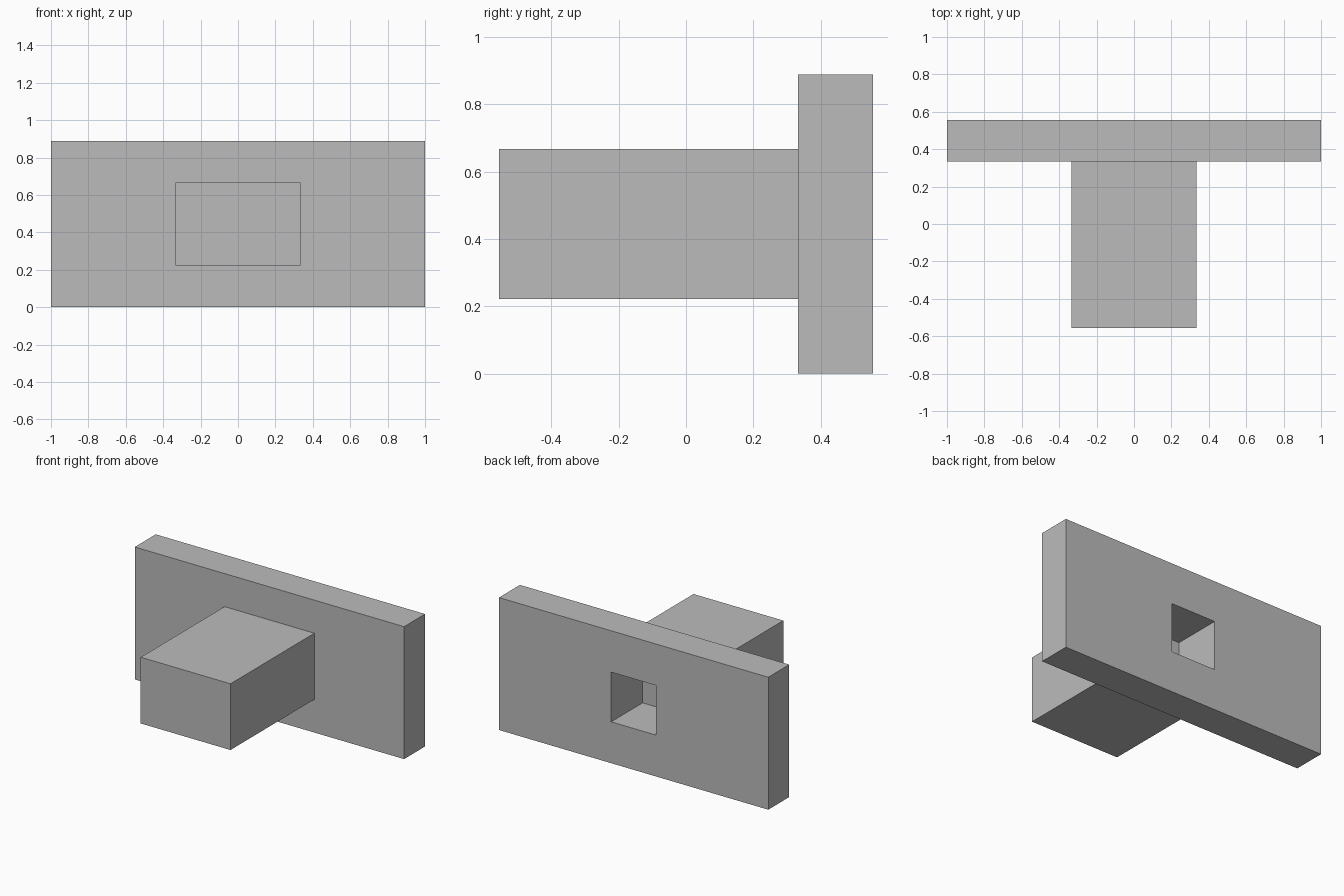
import bpy
import bmesh
from mathutils import Vector

cube = bpy.data.objects.get("Cube")
if cube:
    bpy.data.objects.remove(cube, do_unlink=True)

U = 2 / 18  # one module: the plate is 18 modules wide


def flat_material(name, color):
    mat = bpy.data.materials.new(name)
    mat.use_nodes = True
    mat.diffuse_color = color
    mat.node_tree.nodes["Principled BSDF"].inputs["Base Color"].default_value = color
    return mat


def push_rectangle(bm, side, width, height, depth):
    """Frame a centred rectangle in the face pointing along side, then push it by depth along y."""
    bm.normal_update()
    face = max(bm.faces, key=lambda f: f.normal.y * side)
    centre = face.calc_center_median()
    face = bmesh.ops.extrude_discrete_faces(bm, faces=[face])["faces"][0]
    for v in face.verts:
        d = v.co - centre
        v.co = centre + Vector((width / 2 if d.x > 0 else -width / 2, 0,
                                height / 2 if d.z > 0 else -height / 2))
    face = bmesh.ops.extrude_discrete_faces(bm, faces=[face])["faces"][0]
    bmesh.ops.translate(bm, verts=face.verts, vec=(0, depth, 0))


# Wide back plate
bm = bmesh.new()
bmesh.ops.create_cube(bm, size=1)
bmesh.ops.scale(bm, vec=(18 * U, 2 * U, 8 * U), verts=bm.verts)
bmesh.ops.translate(bm, vec=(0, 4 * U, 4 * U), verts=bm.verts)

# Square socket in the back, then the solid block on the front
push_rectangle(bm, 1, 3 * U, 3 * U, -3 * U)
push_rectangle(bm, -1, 6 * U, 4 * U, -8 * U)
bmesh.ops.recalc_face_normals(bm, faces=bm.faces)

mesh = bpy.data.meshes.new("plate_with_block")
bm.to_mesh(mesh)
bm.free()
mesh.materials.append(flat_material("plain grey", (0.5, 0.5, 0.5, 1)))
bpy.context.collection.objects.link(bpy.data.objects.new("plate_with_block", mesh))
